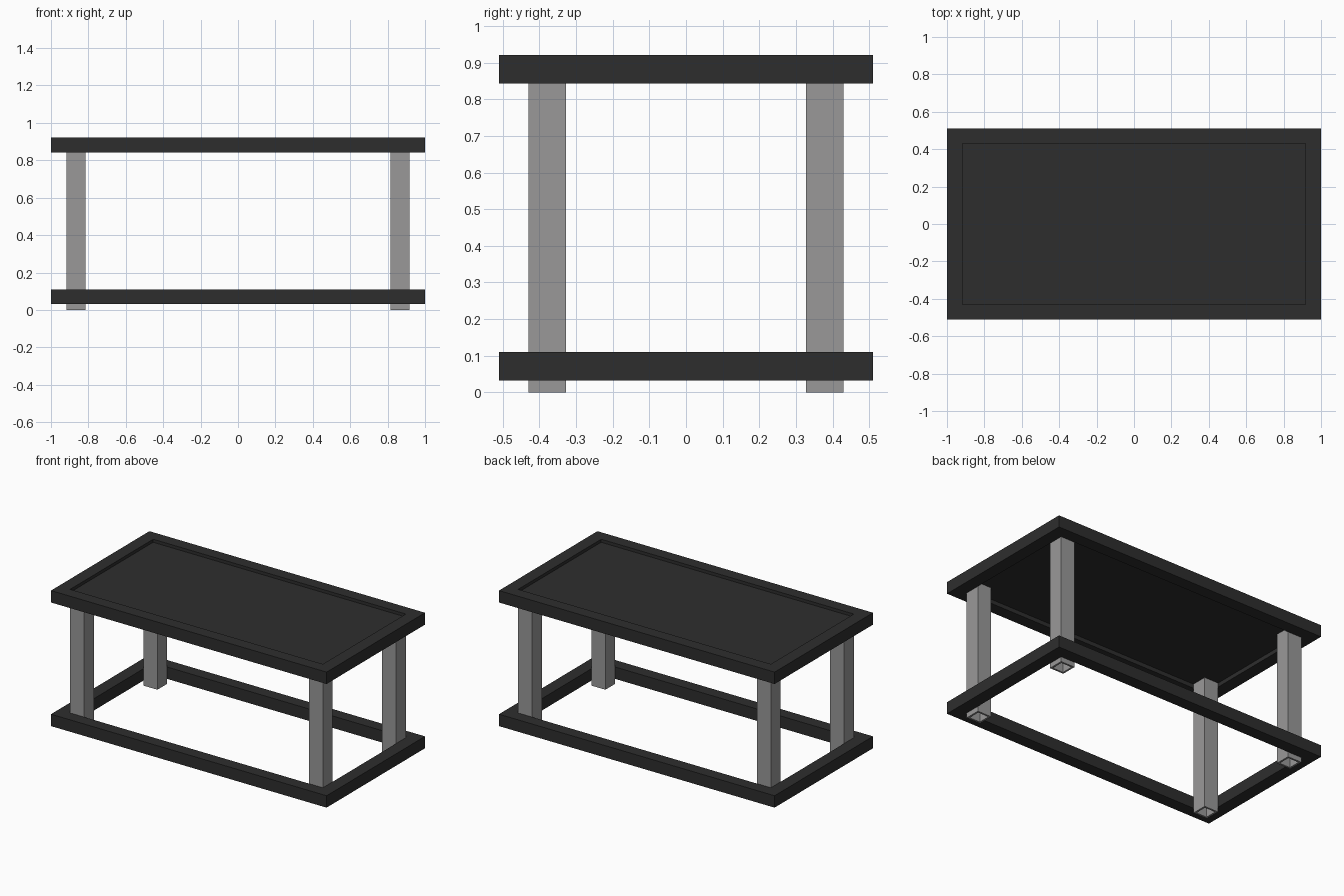
import bpy
import bmesh

if "Cube" in bpy.data.objects:
    bpy.data.objects.remove(bpy.data.objects["Cube"], do_unlink=True)


def material(name, colour):
    m = bpy.data.materials.new(name)
    m.use_nodes = True
    m.diffuse_color = (*colour, 1)
    m.node_tree.nodes["Principled BSDF"].inputs["Base Color"].default_value = (*colour, 1)
    return m


black = material("black wood", (0.027, 0.027, 0.027))
grey = material("grey metal", (0.32, 0.318, 0.318))


def add_object(name, bm, mat):
    bmesh.ops.recalc_face_normals(bm, faces=bm.faces)
    mesh = bpy.data.meshes.new(name)
    bm.to_mesh(mesh)
    bm.free()
    mesh.materials.append(mat)
    obj = bpy.data.objects.new(name, mesh)
    bpy.context.collection.objects.link(obj)
    return obj


def rectangle(bm, hx, hy, z, cx=0, cy=0):
    return [bm.verts.new((cx + sx * hx, cy + sy * hy, z))
            for sx, sy in ((-1, -1), (1, -1), (1, 1), (-1, 1))]


def ring(name, outer, inner, z0, z1, mat, centre=(0, 0)):
    """Hollow rectangular section: four loops bridged all the way round."""
    bm = bmesh.new()
    loops = [rectangle(bm, *size, z, *centre)
             for size, z in ((outer, z0), (outer, z1), (inner, z1), (inner, z0))]
    for k in range(4):
        a, b = loops[k], loops[(k + 1) % 4]
        for i in range(4):
            j = (i + 1) % 4
            bm.faces.new((a[i], a[j], b[j], b[i]))
    return add_object(name, bm, mat)


def box(name, half, z0, z1, mat):
    bm = bmesh.new()
    bottom, top = rectangle(bm, *half, z0), rectangle(bm, *half, z1)
    bm.faces.new(bottom)
    bm.faces.new(top)
    for i in range(4):
        j = (i + 1) % 4
        bm.faces.new((bottom[i], bottom[j], top[j], top[i]))
    return add_object(name, bm, mat)


# Frames around the top and near the floor
OUTER, INNER = (1.0, 0.51), (0.917, 0.43)
ring("top_frame", OUTER, INNER, 0.843, 0.921, black)
ring("lower_frame", OUTER, INNER, 0.032, 0.11, black)

# Table panel recessed in the top frame
box("top_panel", INNER, 0.87, 0.901, black)

# Hollow square legs tucked into the frame corners
HALF, WALL = 0.051, 0.012
for side, sx in (("left", 1), ("right", -1)):
    for end, sy in (("front", -1), ("back", 1)):
        centre = (sx * (INNER[0] - HALF), sy * (INNER[1] - HALF))
        ring(f"{end}_{side}_leg", (HALF, HALF), (HALF - WALL, HALF - WALL),
             0, 0.87, grey, centre)
